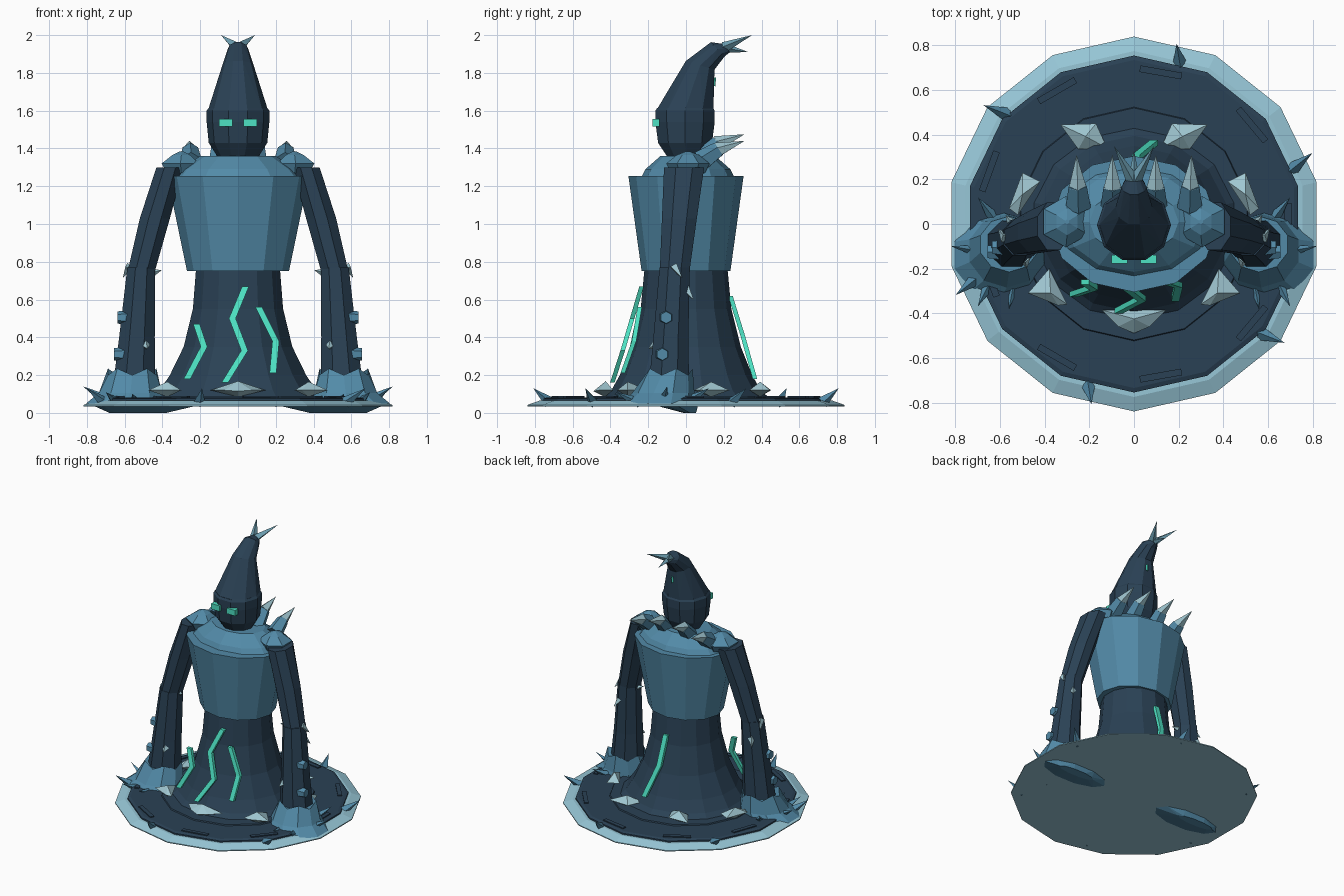
import bpy, bmesh, math
from mathutils import Vector

if "Cube" in bpy.data.objects:
    bpy.data.objects.remove(bpy.data.objects["Cube"])


def material(name, rgb):
    m = bpy.data.materials.new(name)
    m.diffuse_color = (*rgb, 1)
    m.use_nodes = True
    m.node_tree.nodes["Principled BSDF"].inputs["Base Color"].default_value = m.diffuse_color
    return m


DARK = material("dark navy", (0.023, 0.053, 0.090))
STEEL = material("steel blue", (0.085, 0.255, 0.390))
HORN = material("mid blue", (0.160, 0.360, 0.460))
PALE = material("pale ice", (0.310, 0.570, 0.680))
FROST = material("frost grey", (0.350, 0.570, 0.640))
GREEN = material("glow green", (0.075, 0.760, 0.550))


def finish(bm, name, mat):
    bmesh.ops.recalc_face_normals(bm, faces=bm.faces)
    me = bpy.data.meshes.new(name)
    bm.to_mesh(me)
    bm.free()
    me.materials.append(mat)
    ob = bpy.data.objects.new(name, me)
    bpy.context.collection.objects.link(ob)
    return ob


def loft(name, mat, rings, n, phase=0.25, jag=0):
    """Skin horizontal elliptical rings (x, y, z, rx, ry); jag raises every other top point."""
    bm = bmesh.new()
    loops = []
    for x, y, z, rx, ry in rings:
        ang = [2 * math.pi * (i / n + phase) for i in range(n)]
        loops.append([bm.verts.new((x + rx * math.cos(a), y + ry * math.sin(a), z)) for a in ang])
    for v in loops[-1][::2]:
        v.co.z += jag
    for lo, hi in zip(loops, loops[1:]):
        for i in range(n):
            j = (i + 1) % n
            bm.faces.new((lo[i], lo[j], hi[j], hi[i]))
    bm.faces.new(loops[0])
    bm.faces.new(loops[-1])
    return finish(bm, name, mat)


def bar(name, mat, a, b, r1, r2=0.0, n=4):
    """Straight prism or spike from a to b."""
    a, b = Vector(a), Vector(b)
    d = b - a
    bm = bmesh.new()
    bmesh.ops.create_cone(bm, cap_ends=True, segments=n, radius1=r1, radius2=r2, depth=d.length)
    bmesh.ops.remove_doubles(bm, verts=bm.verts, dist=1e-5)
    rot = d.to_track_quat('Z', 'Y')
    for v in bm.verts:
        v.co = rot @ v.co + (a + b) / 2
    return finish(bm, name, mat)


def hull(name, mat, points):
    bm = bmesh.new()
    for p in points:
        bm.verts.new(p)
    bmesh.ops.convex_hull(bm, input=bm.verts)
    return finish(bm, name, mat)


def polar(r, t, z):
    return Vector((r * math.cos(t), r * math.sin(t), z))


# Ground disc: pale rim, dark stepped plates
loft("ice_disc", PALE, [(0, 0, .035, .84, .84), (0, 0, .042, .84, .84),
                        (0, 0, .065, .775, .775)], 14)
loft("dark_disc", DARK, [(0, 0, .05, .755, .755), (0, 0, .075, .755, .755),
                         (0, 0, .082, .735, .735)], 14)
loft("robe_hem_step", DARK, [(0, 0, .07, .53, .53), (0, 0, .09, .52, .52)], 14)

# Thin slates set around the disc
for k in range(9):
    t = math.radians(80 + 40 * k)
    c, s = polar(.69, t, .084), polar(.095, t + math.pi / 2, 0)
    w = polar(.015, t, 0)
    hull("disc_slate", DARK, [c + a * s + b * w + Vector((0, 0, h))
                              for a in (-1, 1) for b in (-1, 1) for h in (-.004, .005)])

# Flared robe
loft("robe", DARK, [(0, 0, .08, .47, .44), (0, 0, .12, .425, .395), (0, 0, .20, .37, .35),
                    (0, 0, .35, .295, .29), (0, 0, .55, .245, .24), (0, 0, .76, .228, .22)], 14)

# Torso and sloped collar
loft("torso", STEEL, [(0, 0, .75, .27, .235), (0, 0, 1.255, .375, .305)], 12)
loft("collar", STEEL, [(0, .01, 1.25, .345, .245), (0, .01, 1.29, .31, .225),
                       (0, .01, 1.36, .20, .145)], 12)

# Head
loft("head", DARK, [(0, 0, 1.35, .105, .10), (0, -.005, 1.43, .155, .15),
                    (0, -.005, 1.54, .166, .165), (0, -.005, 1.60, .166, .165),
                    (0, -.005, 1.615, .155, .155)], 10, 0)


# Hood bending backwards, built from tilted rings
def tilted(y, z, r, tilt):
    return [Vector((r * math.cos(a), y + r * math.sin(a) * math.cos(tilt),
                    z - r * math.sin(a) * math.sin(tilt)))
            for a in [math.tau * i / 10 for i in range(10)]]


bend = [tilted(-.005, 1.605, .158, 0), tilted(.075, 1.84, .083, .3),
        tilted(.168, 1.925, .055, .8), tilted(.22, 1.93, .026, 1.1)]
for a, b in zip(bend, bend[1:]):
    hull("hood", DARK, a + b)
for s in (-1, 1):
    bar("hood_thorn", HORN, (s * .008, .20, 1.935), (s * .09, .35, 2.0), .029)
bar("hood_thorn", HORN, (0, .19, 1.935), (0, .33, 1.91), .028)
bar("hood_crystal", GREEN, (.01, .146, 1.73), (.01, .151, 1.775), .011, .007)

# Glowing cracks on the robe
cracks = [
    [(.04, -.235, .67), (-.03, -.285, .50), (.035, -.335, .33), (-.07, -.39, .16)],
    [(-.22, -.26, .47), (-.18, -.285, .35), (-.27, -.315, .18)],
    [(.11, -.245, .56), (.20, -.275, .38), (.185, -.335, .21)],
    [(0, .235, .62), (.01, .30, .41), (.09, .365, .18)],
]
for path in cracks:
    for a, b in zip(path, path[1:]):
        hull("glow_crack", GREEN, [Vector(p) + Vector((u * .018, v * .012, 0))
                                   for p in (a, b) for u in (-1, 1) for v in (-1, 1)])

for s in (-1, 1):
    # Eyes
    hull("eye", GREEN, [(s * .065 + a * .035, y, 1.536 + b * .021)
                        for a in (-1, 1) for b in (-1, 1) for y in (-.14, -.177)])

    # Arms
    loft("upper_arm", DARK, [(s * .512, -.06, .75, .078, .085), (s * .44, -.035, 1.03, .086, .10),
                             (s * .36, -.01, 1.30, .078, .115)], 8, .0625)
    loft("forearm", DARK, [(s * .55, -.09, .15, .12, .115), (s * .535, -.08, .40, .102, .10),
                           (s * .512, -.06, .77, .08, .087)], 8, .0625)

    # Shoulder pad
    loft("shoulder_pad", STEEL, [(s * .30, .01, 1.27, .085, .09), (s * .305, .01, 1.32, .115, .115),
                                 (s * .30, .01, 1.365, .055, .06), (s * .30, .01, 1.385, .01, .01)], 6)

    # Spikes along the back of the shoulders: steel root, frosted point
    for x, h in ((.095, .035), (.25, 0)):
        root, mid, tip = [Vector(p) for p in
                          ((s * x, .08, 1.33), (s * x * 1.01, .175, 1.395 + h), (s * x * 1.03, .31, 1.44 + h))]
        bar("back_spike_root", STEEL, root, mid, .06, .043, 5)
        bar("back_spike", FROST, mid - Vector((0, .012, .006)), tip, .043, 0, 5)

    # Jagged cuff and the part of the hand sunk through the disc
    loft("cuff", STEEL, [(s * .60, -.14, .05, .215, .195), (s * .57, -.12, .105, .175, .165),
                         (s * .56, -.09, .20, .135, .125)], 10, .25, .035)
    top = [(s * .49 + .28 * math.cos(a), -.05 + .12 * math.sin(a), .04)
           for a in [math.tau * i / 10 for i in range(10)]]
    low = [(s * .53 + .15 * math.cos(a), .02 + .035 * math.sin(a), 0)
           for a in [math.tau * i / 10 for i in range(10)]]
    hull("hand_underside", STEEL, top + low)
    for a, b in (((.70, -.12, .07), (.82, -.10, .14)), ((.54, -.27, .06), (.56, -.38, .10)),
                 ((.65, -.27, .06), (.70, -.37, .11)), ((.63, .03, .07), (.70, .12, .13))):
        bar("cuff_thorn", STEEL, (s * a[0], a[1], a[2]), (s * b[0], b[1], b[2]), .028)

    # Arm studs and elbow thorns
    for x, y, z in ((.61, -.105, .505), (.63, -.125, .31)):
        bar("arm_stud", STEEL, (s * (x - .03), y, z), (s * (x + .027), y, z), .04, .032, 6)
    for a, b in (((.575, -.065, .775), (.61, -.02, .715)), ((.46, -.05, .74), (.405, -.08, .755)),
                 ((.545, .00, .655), (.575, .04, .60)), ((.49, -.16, .36), (.48, -.20, .34))):
        bar("arm_thorn", FROST, (s * a[0], a[1], a[2]), (s * b[0], b[1], b[2]), .026)

    # Ice shards lying beside and behind the robe
    for outline in ([(.12, .34), (.17, .45), (.33, .445), (.25, .335)],
                    [(.42, .19), (.50, .23), (.56, .07), (.52, .04)],
                    [(.38, -.20), (.30, -.36), (.34, -.365), (.475, -.31)]):
        cx, cy = [sum(p[i] for p in outline) / 4 for i in (0, 1)]
        hull("ice_shard", FROST, [(s * x, y, .12) for x, y in outline]
             + [(s * cx, cy, .165), (s * cx, cy, .085)])

# Front shard
hull("front_shard", FROST, [(-.145, -.385, .12), (.145, -.385, .12), (-.07, -.46, .12), (.07, -.46, .12),
                            (0, -.49, .115), (0, -.425, .168), (0, -.43, .085)])

# Thorns on the rim
for deg in (75, 140, 20, 320, 255, 200):
    t = math.radians(deg)
    bar("rim_thorn", STEEL, polar(.75, t - .015, .055),
        polar(.86 if deg not in (75, 255) else .83, t + .03, .13), .032)
